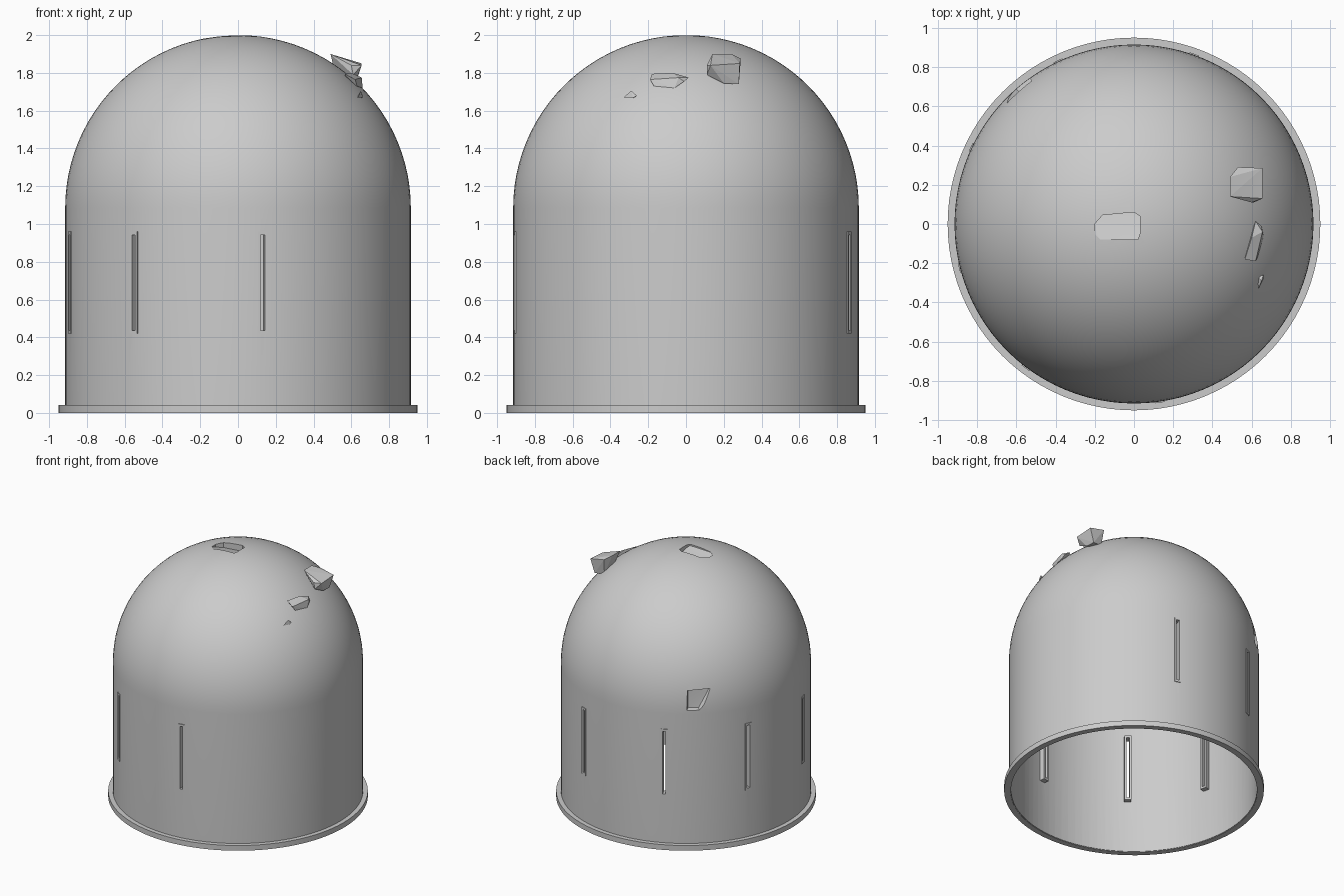
import bpy, bmesh
from math import sin, cos, pi, radians
from mathutils import Vector

if "Cube" in bpy.data.objects:
    bpy.data.objects.remove(bpy.data.objects["Cube"])

SEG = 96
R, SPRING = 0.915, 1.085
WALL = 0.015


def finish(name, bm):
    bmesh.ops.recalc_face_normals(bm, faces=bm.faces)
    me = bpy.data.meshes.new(name)
    bm.to_mesh(me)
    bm.free()
    ob = bpy.data.objects.new(name, me)
    bpy.context.collection.objects.link(ob)
    return ob


def hulls(name, groups):
    """One mesh holding a convex hull per group of points."""
    bm = bmesh.new()
    for pts in groups:
        vs = [bm.verts.new(p) for p in pts]
        res = bmesh.ops.convex_hull(bm, input=vs)
        junk = {v for v in res["geom_interior"] + res["geom_unused"]
                if isinstance(v, bmesh.types.BMVert) and v.is_valid}
        bmesh.ops.delete(bm, geom=list(junk), context='VERTS')
    bmesh.ops.dissolve_limit(bm, angle_limit=radians(2), verts=bm.verts, edges=bm.edges)
    return finish(name, bm)


def lathe(name, profile, closed=False):
    bm = bmesh.new()
    vs = [bm.verts.new((r, 0, z)) for r, z in profile]
    n = len(vs)
    es = [bm.edges.new((vs[i], vs[(i + 1) % n])) for i in range(n if closed else n - 1)]
    bmesh.ops.spin(bm, geom=vs + es, axis=(0, 0, 1), cent=(0, 0, 0),
                   angle=2 * pi, steps=SEG, use_duplicate=False)
    bmesh.ops.remove_doubles(bm, verts=bm.verts, dist=1e-5)
    return finish(name, bm)


def bullet(name, r, z0):
    """Solid cylinder with a hemispherical top."""
    arc = [(r * cos(pi / 2 * i / 24), SPRING + r * sin(pi / 2 * i / 24)) for i in range(24)]
    return lathe(name, [(0, z0), (r, z0)] + arc + [(0, SPRING + r)])


def cut(ob, cutter):
    m = ob.modifiers.new("cut", 'BOOLEAN')
    m.operation, m.solver, m.object = 'DIFFERENCE', 'EXACT', cutter
    bpy.context.view_layer.objects.active = ob
    bpy.ops.object.modifier_apply(modifier=m.name)


def smooth(ob, angle=30):
    bpy.ops.object.select_all(action='DESELECT')
    ob.select_set(True)
    bpy.context.view_layer.objects.active = ob
    bpy.ops.object.shade_smooth_by_angle(angle=radians(angle))


def polar(az, r, z):
    return Vector((r * cos(radians(az)), r * sin(radians(az)), z))


def radial_box(az, r0, r1, w, z0, z1):
    a = radians(az)
    out, side = Vector((cos(a), sin(a), 0)), Vector((-sin(a), cos(a), 0))
    return [out * r + side * s * w / 2 + Vector((0, 0, z))
            for r in (r0, r1) for s in (-1, 1) for z in (z0, z1)]


def swell(pts, f):
    c = sum(pts, Vector()) / len(pts)
    return [c + (p - c) * f for p in pts]


# damage notches: one in the crown, one at the rear left shoulder
floor = [(-.20, -.05, 1.975), (-.17, -.08, 1.98), (.02, -.08, 1.985), (.03, -.05, 1.975),
         (.03, .04, 1.955), (0, .06, 1.95), (-.16, .045, 1.945), (-.20, 0, 1.955)]
crown = [Vector(p) for p in floor] + [Vector((x, y, 2.1)) for x, y, z in floor]
shoulder = [polar(126, .87, 1.12), polar(126, .87, 1.265), polar(136, .885, 1.275),
            polar(131, .88, 1.12), polar(124, 1.05, 1.10), polar(124, 1.05, 1.275),
            polar(141, 1.05, 1.30), polar(131.5, 1.05, 1.10)]
notches = hulls("notch_cutter", [crown, shoulder])
notches_big = hulls("notch_backing_cutter", [swell(crown, 1.25), swell(shoulder, 1.2)])

# window slots
WINDOWS = (70.5, 115, 154.8, 194, 233, 278.2)
slots = hulls("slot_cutter", [radial_box(a, .78, 1.0, .022, .437, .943) for a in WINDOWS])

# dome shell, hollow and open at the bottom
shell = bullet("dome_shell", R, 0.003)
cavity = bullet("cavity_cutter", R - WALL, -0.1)
cut(shell, notches)
cut(cavity, notches_big)
cut(shell, cavity)
cut(shell, slots)
smooth(shell)

# base flange
smooth(lathe("base_flange", [(.905, 0), (.95, 0), (.95, .042), (.905, .042)], closed=True))

# window frames reaching through the wall
frames = hulls("window_frames", [radial_box(a, .86, .92, .05, .42, .96) for a in WINDOWS])
cut(frames, slots)

for helper in (notches, notches_big, slots, cavity):
    bpy.data.objects.remove(helper)

# loose rubble on the right side of the dome
hulls("rubble_large", [[(.49, .14, 1.90), (.49, .24, 1.90), (.53, .29, 1.875), (.655, .285, 1.85),
                        (.655, .13, 1.84), (.60, .11, 1.84), (.62, .28, 1.74), (.62, .20, 1.745),
                        (.61, .11, 1.79), (.52, .20, 1.77), (.54, .27, 1.75)]])
hulls("rubble_medium", [[(.565, -.18, 1.795), (.60, -.07, 1.80), (.62, .015, 1.775), (.65, -.01, 1.755),
                         (.66, -.06, 1.72), (.63, -.17, 1.73), (.62, -.19, 1.765), (.655, -.04, 1.775),
                         (.58, -.10, 1.73)]])
hulls("rubble_small", [[(.63, -.27, 1.67), (.66, -.26, 1.68), (.635, -.33, 1.67),
                        (.65, -.29, 1.705), (.66, -.28, 1.668)]])
